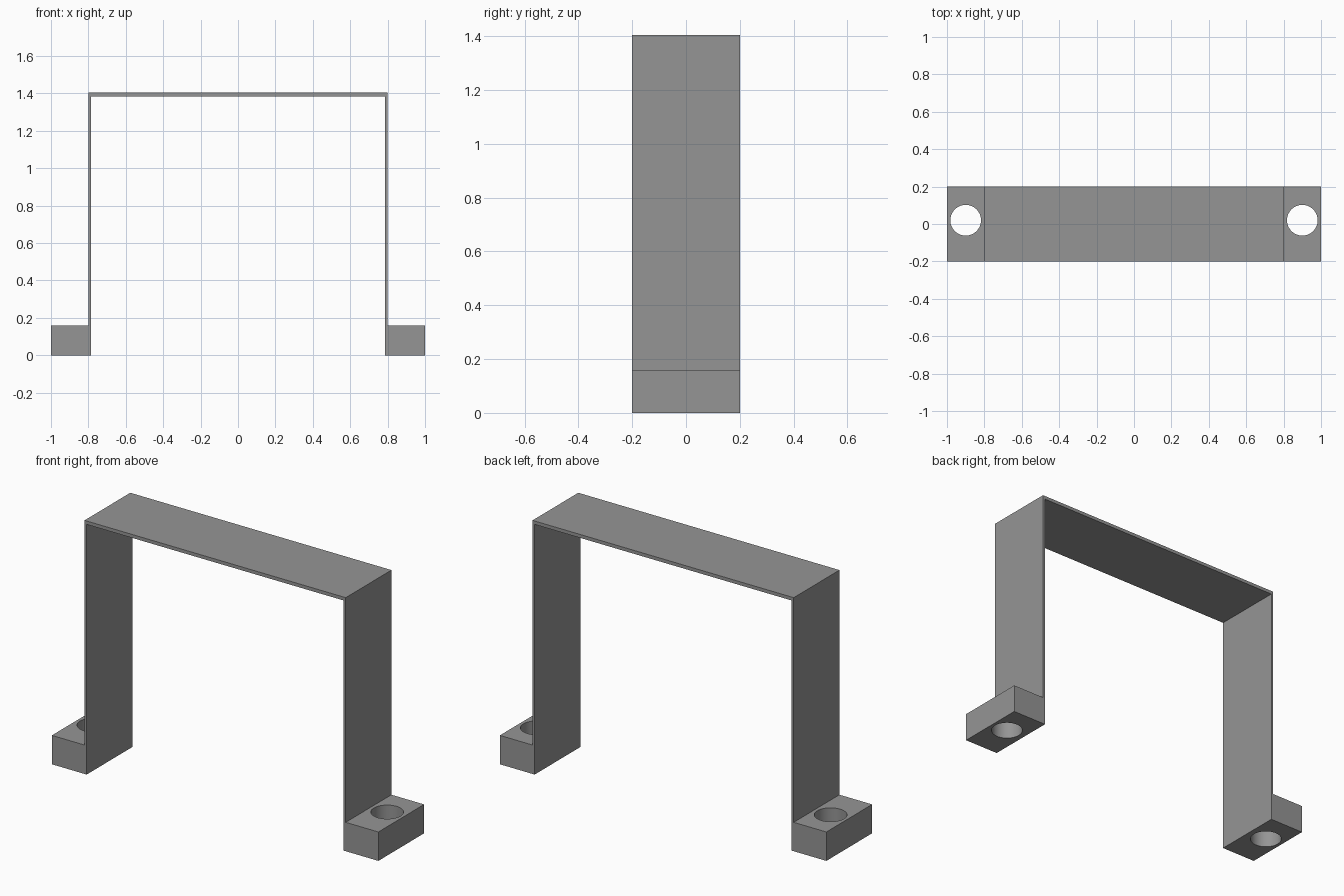
import bpy, bmesh, math

if "Cube" in bpy.data.objects:
    bpy.data.objects.remove(bpy.data.objects["Cube"])

DEPTH = 0.4
HEIGHT, FOOT_H = 1.404, 0.16
OUTER, INNER, UNDER = 0.8, 0.787, 1.385
HOLE_X, HOLE_Y, HOLE_R = 0.9, 0.02, 0.082

grey = bpy.data.materials.new("grey")
grey.diffuse_color = (0.3, 0.3, 0.3, 1)
grey.use_nodes = True
grey.node_tree.nodes["Principled BSDF"].inputs["Base Color"].default_value = grey.diffuse_color


def add_object(name, bm):
    bmesh.ops.recalc_face_normals(bm, faces=bm.faces)
    mesh = bpy.data.meshes.new(name)
    bm.to_mesh(mesh)
    bm.free()
    obj = bpy.data.objects.new(name, mesh)
    bpy.context.collection.objects.link(obj)
    mesh.materials.append(grey)
    return obj


# Bracket: half profile mirrored, then extruded front to back
half = [(INNER, UNDER), (INNER, 0), (1, 0), (1, FOOT_H), (OUTER, FOOT_H), (OUTER, HEIGHT)]
profile = half + [(-x, z) for x, z in reversed(half)]
bm = bmesh.new()
face = bm.faces.new([bm.verts.new((x, -DEPTH / 2, z)) for x, z in profile])
ext = bmesh.ops.extrude_face_region(bm, geom=[face])
bmesh.ops.translate(bm, vec=(0, DEPTH, 0),
                    verts=[v for v in ext["geom"] if isinstance(v, bmesh.types.BMVert)])
bracket = add_object("bracket", bm)

# Screw holes through both feet
for side, sx in (("left", -1), ("right", 1)):
    bm = bmesh.new()
    bmesh.ops.create_cone(bm, cap_ends=True, segments=64, radius1=HOLE_R, radius2=HOLE_R, depth=0.6)
    cutter = add_object(side + "_hole_cutter", bm)
    cutter.location = (sx * HOLE_X, HOLE_Y, FOOT_H / 2)
    cutter.hide_render = True
    cutter.hide_set(True)
    cut = bracket.modifiers.new(side + "_hole", "BOOLEAN")
    cut.operation = "DIFFERENCE"
    cut.solver = "EXACT"
    cut.object = cutter

# Smooth hole walls, sharp edges elsewhere
bpy.context.view_layer.objects.active = bracket
bracket.select_set(True)
for name in [m.name for m in bracket.modifiers]:
    bpy.ops.object.modifier_apply(modifier=name)
bpy.ops.object.shade_smooth_by_angle(angle=math.radians(30))
